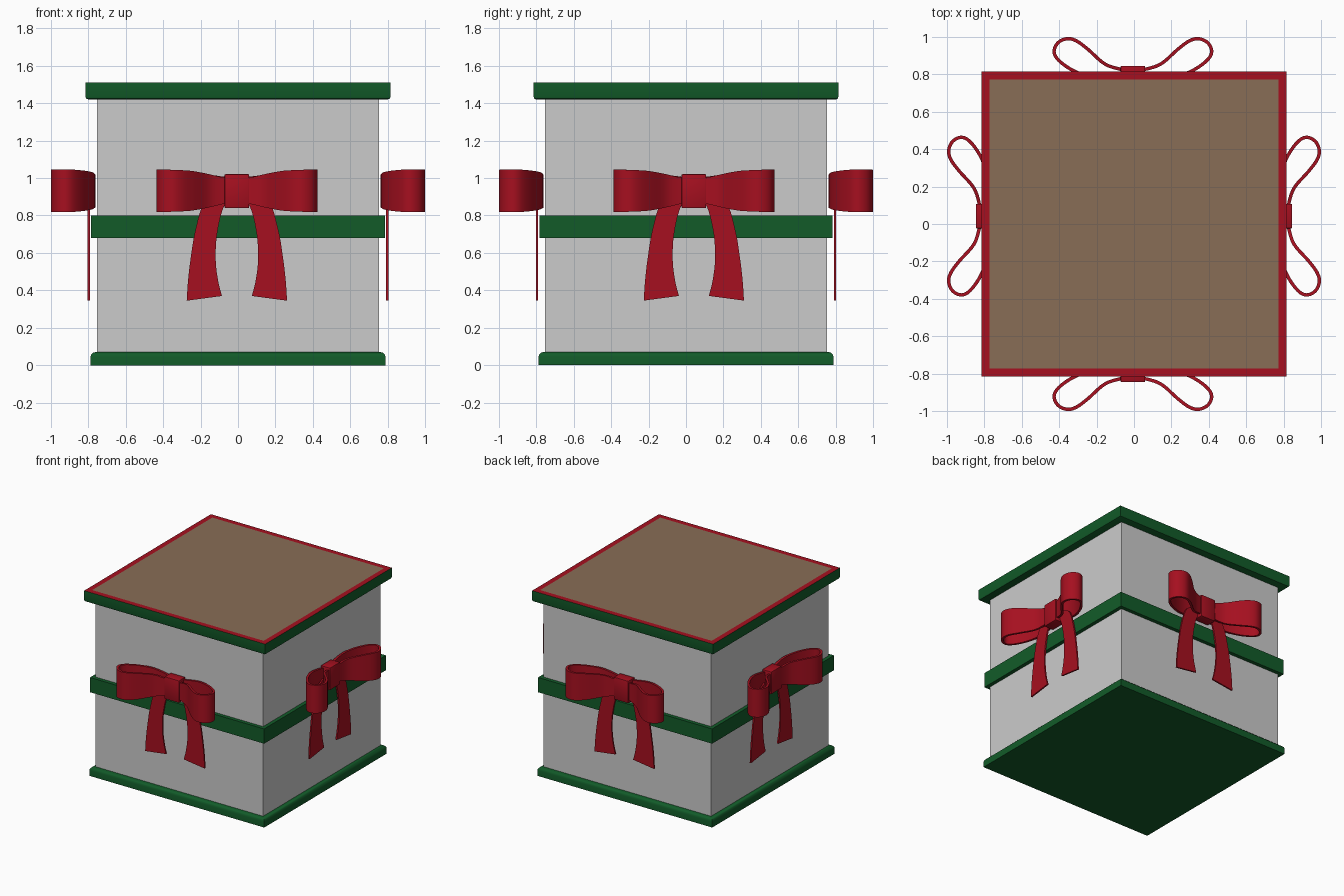
import bpy, bmesh, math
from mathutils import Vector

if "Cube" in bpy.data.objects:
    bpy.data.objects.remove(bpy.data.objects["Cube"])


def material(name, rgb):
    m = bpy.data.materials.new(name)
    m.diffuse_color = (*rgb, 1)
    m.use_nodes = True
    m.node_tree.nodes["Principled BSDF"].inputs["Base Color"].default_value = m.diffuse_color
    return m


GREEN = material("green", (0.006, 0.105, 0.022))
RED = material("red", (0.38, 0.005, 0.014))
BROWN = material("brown", (0.25, 0.155, 0.093))


def add_object(name, bm, *mats):
    mesh = bpy.data.meshes.new(name)
    bmesh.ops.recalc_face_normals(bm, faces=bm.faces)
    bm.to_mesh(mesh)
    bm.free()
    for m in mats:
        mesh.materials.append(m)
    ob = bpy.data.objects.new(name, mesh)
    bpy.context.collection.objects.link(ob)
    return ob


def box(half, z0, z1):
    """Square slab centred on the z axis."""
    bm = bmesh.new()
    bmesh.ops.create_cube(bm, size=1)
    for v in bm.verts:
        v.co = (v.co.x * 2 * half, v.co.y * 2 * half, z0 if v.co.z < 0 else z1)
    return bm


def bevel_rim(bm, z, width, segments):
    rim = [e for e in bm.edges if all(abs(v.co.z - z) < 1e-5 for v in e.verts)]
    bmesh.ops.bevel(bm, geom=rim, offset=width, segments=segments, profile=0.5, affect='EDGES')


def spline(points, steps=5):
    """Catmull-Rom curve through the points."""
    pts = [Vector(p) for p in points]
    pts = [2 * pts[0] - pts[1]] + pts + [2 * pts[-1] - pts[-2]]
    out = []
    for a, b, c, d in zip(pts, pts[1:], pts[2:], pts[3:]):
        for i in range(steps):
            t = i / steps
            out.append(0.5 * (2 * b + (c - a) * t + (2 * a - 5 * b + 4 * c - d) * t ** 2
                              + (3 * b - a - 3 * c + d) * t ** 3))
    return out + [pts[-2]]


def ribbon(name, rows, thickness):
    """Strip between two edge curves, thickened and mirrored in x."""
    bm = bmesh.new()
    verts = [[bm.verts.new(p) for p in row] for row in rows]
    for r, s in zip(verts, verts[1:]):
        bm.faces.new((r[0], r[1], s[1], s[0]))
    ob = add_object(name, bm, RED)
    solid = ob.modifiers.new("thickness", 'SOLIDIFY')
    solid.thickness = thickness
    solid.offset = 0
    ob.modifiers.new("mirror", 'MIRROR')
    return finish(ob)


def finish(ob):
    """Apply modifiers and smooth the rounded surfaces."""
    bpy.ops.object.select_all(action='DESELECT')
    bpy.context.view_layer.objects.active = ob
    ob.select_set(True)
    bpy.ops.object.convert(target='MESH')
    bpy.ops.object.shade_smooth_by_angle(angle=math.radians(35))
    return bpy.context.object


# Box walls and green band
add_object("box_body", box(0.754, 0.03, 1.46))
add_object("middle_band", box(0.784, 0.68, 0.80), GREEN)

# Base with rounded upper rim
bm = box(0.788, 0, 0.07)
bevel_rim(bm, 0.07, 0.025, 3)
finish(add_object("base_trim", bm, GREEN))

# Lid: green sides, red border and brown panel on top
bm = box(0.815, 1.42, 1.51)
bevel_rim(bm, 1.42, 0.015, 2)
top = max(bm.faces, key=lambda f: f.calc_center_median().z)
ring = bmesh.ops.inset_region(bm, faces=[top], thickness=0.06)["faces"]
for f in ring:
    f.material_index = 1
top.material_index = 2
finish(add_object("lid", bm, GREEN, RED, BROWN))

# Bow loop: (along wall, distance from centre, half height)
ZC = 0.932
loop_path = [(0, .815, .066), (.06, .825, .068), (.15, .855, .088), (.24, .933, .105),
             (.30, .977, .110), (.35, .990, .112), (.40, .968, .114), (.421, .92, .114),
             (.395, .873, .112), (.32, .820, .106), (.22, .782, .097), (.12, .773, .082),
             (0, .79, .066)]
loops = ribbon("bow_loops", [((u, -d, ZC - h), (u, -d, ZC + h))
                             for u, d, h in spline(loop_path)], 0.018)

# Bow tails: inner and outer edge of one tail
inner = spline([(0.0, -.797, .90), (.068, -.797, .85), (.106, -.797, .70),
                (.113, -.797, .56), (.100, -.797, .45), (.080, -.797, .37)])
outer = spline([(.09, -.797, .93), (.175, -.797, .87), (.222, -.797, .72),
                (.247, -.797, .57), (.261, -.797, .45), (.268, -.797, .345)])
tails = ribbon("bow_tails", list(zip(inner, outer)), 0.012)

# Bow knot
bm = bmesh.new()
bmesh.ops.create_cube(bm, size=1)
for v in bm.verts:
    v.co = (v.co.x * 0.132, -0.803 + v.co.y * 0.084, 0.93 + v.co.z * 0.182)
bmesh.ops.bevel(bm, geom=bm.edges[:], offset=0.006, segments=2, profile=0.5, affect='EDGES')
knot = finish(add_object("bow_knot", bm, RED))

# One bow on each wall
offsets = [(-0.006, 0), (0, 0.042), (-0.006, 0), (0, 0.042)]
for part in (loops, tails, knot):
    for i, (x, y) in enumerate(offsets):
        ob = part if i == 0 else part.copy()
        if i:
            ob.name = part.name + ("", "_right", "_back", "_left")[i]
            bpy.context.collection.objects.link(ob)
        ob.location = (x, y, 0)
        ob.rotation_euler.z = i * math.pi / 2
